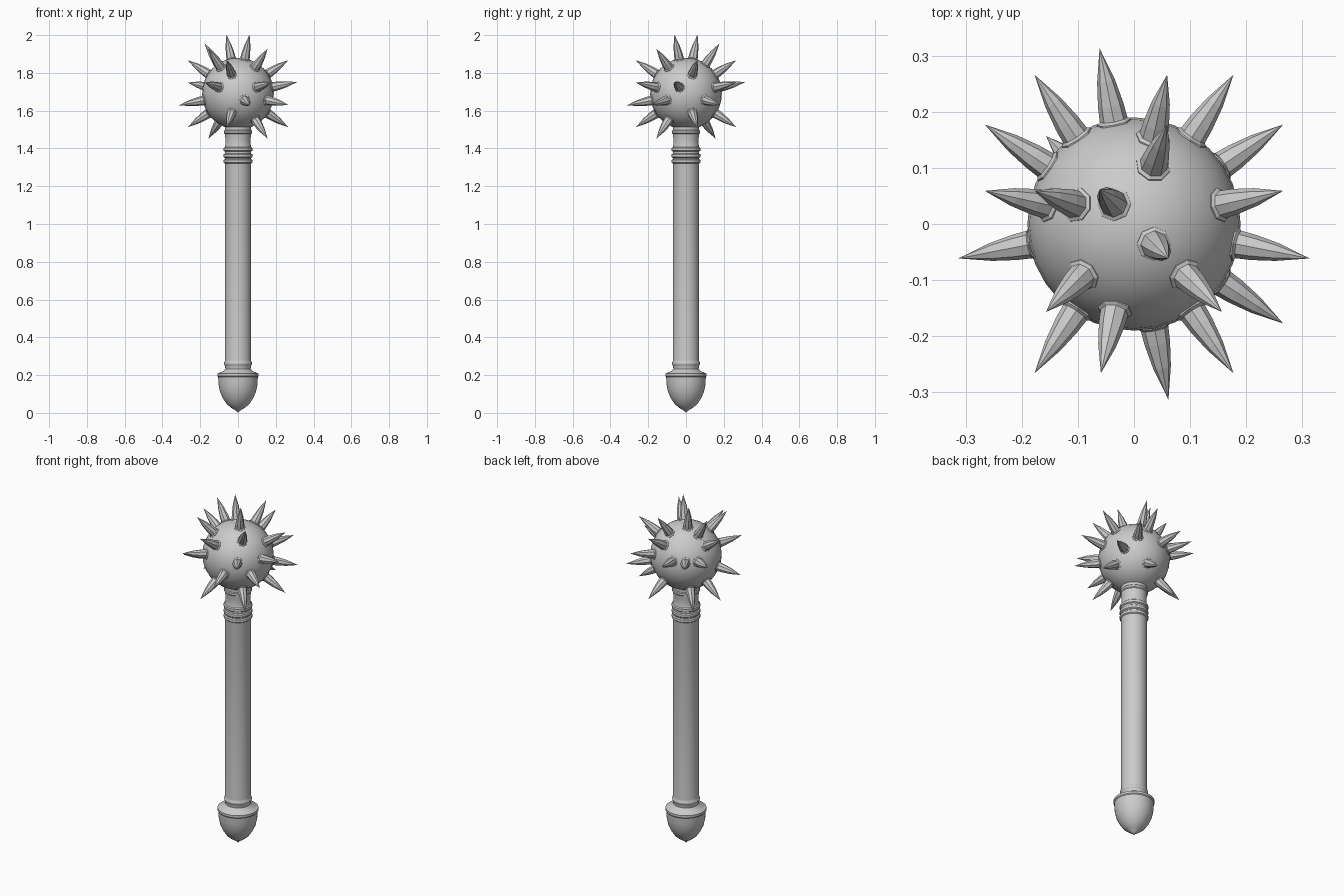
import bpy, math
from mathutils import Vector

if "Cube" in bpy.data.objects:
    bpy.data.objects.remove(bpy.data.objects["Cube"])

CENTRE = Vector((0, 0, 1.69))
RADIUS = 0.19


def lathe(name, profile, sides):
    """Revolve (radius, z) points around z; zero radius ends become poles."""
    verts, faces, rings = [], [], []
    for r, z in profile:
        n = 1 if r == 0 else sides
        rings.append([len(verts) + i for i in range(n)])
        for i in range(n):
            a = 2 * math.pi * i / sides
            verts.append((r * math.cos(a), r * math.sin(a), z))
    for lo, hi in zip(rings, rings[1:]):
        for i in range(sides):
            j = (i + 1) % sides
            quad = [lo[i % len(lo)], lo[j % len(lo)], hi[j % len(hi)], hi[i % len(hi)]]
            faces.append(list(dict.fromkeys(quad)))
    mesh = bpy.data.meshes.new(name)
    mesh.from_pydata(verts, [], faces)
    mesh.update()
    ob = bpy.data.objects.new(name, mesh)
    bpy.context.collection.objects.link(ob)
    return ob


def smooth(ob, angle=35):
    bpy.ops.object.select_all(action='DESELECT')
    ob.select_set(True)
    bpy.context.view_layer.objects.active = ob
    bpy.ops.object.shade_smooth_by_angle(angle=math.radians(angle))


def bead(z, r=0.076, h=0.012):
    """Rounded ring in the handle profile."""
    return [(0.07, z - h), (r, z - h * 0.6), (r + 0.001, z), (r, z + h * 0.6), (0.07, z + h)]


# pommel: acorn shaped butt with a rim
pommel = lathe("pommel", [
    (0, 0), (0.013, 0.013), (0.035, 0.026), (0.06, 0.047), (0.08, 0.077),
    (0.095, 0.11), (0.103, 0.15), (0.105, 0.19), (0.109, 0.195), (0.109, 0.208),
    (0.075, 0.222), (0.066, 0.235), (0, 0.235)], 32)
smooth(pommel)

# shaft with turned rings at both ends
shaft = lathe("shaft", [(0, 0.22), (0.066, 0.22), (0.068, 0.245)]
              + bead(0.262, 0.073, 0.01)
              + [(0.069, 0.28), (0.069, 1.315)]
              + bead(1.332) + bead(1.362) + bead(1.395)
              + [(0.067, 1.42), (0.067, 1.455), (0.07, 1.47)]
              + bead(1.487, 0.074, 0.01)
              + [(0.07, 1.5), (0.07, 1.54), (0, 1.54)], 32)
smooth(shaft)

# round head
bpy.ops.mesh.primitive_uv_sphere_add(segments=32, ring_count=16, radius=RADIUS, location=CENTRE)
head = bpy.context.object
head.name = "head"
smooth(head)

# spike: eight sided, with a raised collar at its foot
spike = lathe("spike", [(0, 0.17), (0.031, 0.17), (0.031, 0.189), (0.025, 0.193),
                        (0.023, 0.22), (0.016, 0.265), (0, 0.325)], 8)
spike_mesh = spike.data
bpy.data.objects.remove(spike)

# spike cells on a 4 x 4 grid per side of the rounded cube
cells = {
    "+z": [(-1, 1), (1, -1), (-3, 1), (1, 3), (-3, -3), (3, -3)],
    "-z": [(-3, 3), (3, -3)],
    "-y": [(-1, 3), (-3, 1), (3, 1), (1, -1), (-1, -3)],
    "+y": [(-1, 1), (-3, 1), (3, 1), (1, 3), (1, -3)],
    "+x": [(-1, 1), (1, 3), (3, -1), (-3, -1), (1, -3)],
    "-x": [(-1, -1), (1, 3), (3, 1), (1, -3)],
}
HEIGHT = {(1, 1): 5.1, (1, 3): 4.5, (3, 1): 4.5, (3, 3): 4.55}
count = 0
for side, pairs in cells.items():
    for a, b in pairs:
        h = HEIGHT[abs(a), abs(b)] * (1 if side[0] == "+" else -1)
        d = {"x": (h, a, b), "y": (a, h, b), "z": (a, b, h)}[side[1]]
        count += 1
        ob = bpy.data.objects.new("spike_%02d" % count, spike_mesh)
        bpy.context.collection.objects.link(ob)
        ob.location = CENTRE
        ob.rotation_mode = 'QUATERNION'
        ob.rotation_quaternion = Vector(d).to_track_quat('Z', 'Y')
